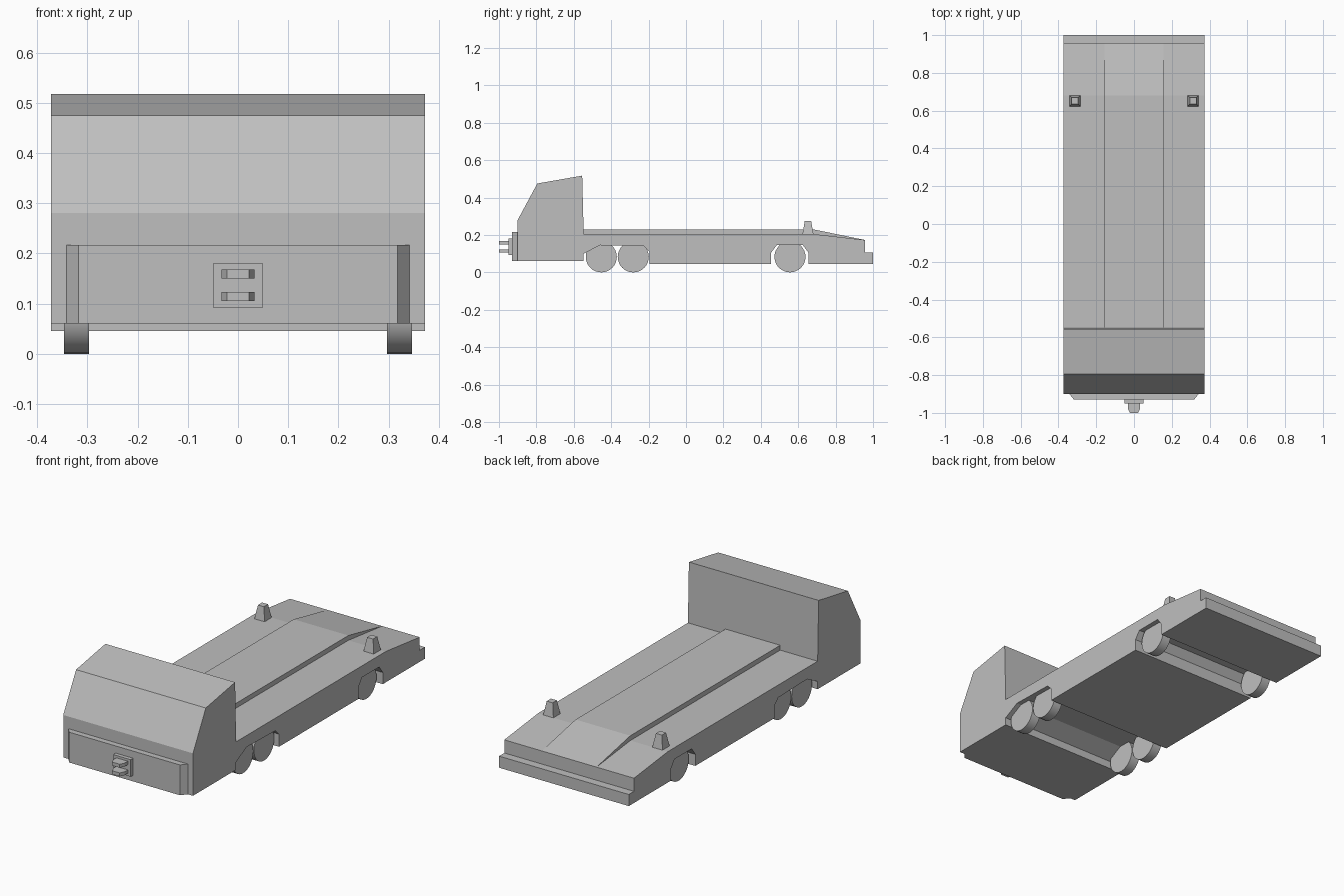
import bpy
import bmesh
from math import pi
from mathutils import Matrix, Vector

cube = bpy.data.objects.get("Cube")
if cube:
    bpy.data.objects.remove(cube, do_unlink=True)

grey = bpy.data.materials.new("light grey")
grey.use_nodes = True
colour = (0.52, 0.52, 0.52, 1)
grey.diffuse_color = colour
grey.node_tree.nodes["Principled BSDF"].inputs["Base Color"].default_value = colour


def finish(name, bm):
    """Turn a bmesh into a grey object."""
    bmesh.ops.recalc_face_normals(bm, faces=bm.faces)
    mesh = bpy.data.meshes.new(name)
    bm.to_mesh(mesh)
    bm.free()
    mesh.materials.append(grey)
    obj = bpy.data.objects.new(name, mesh)
    bpy.context.collection.objects.link(obj)
    return obj


def extrude(name, points, direction):
    """Prism from a closed outline swept along a direction."""
    bm = bmesh.new()
    face = bm.faces.new([bm.verts.new(p) for p in points])
    result = bmesh.ops.extrude_face_region(bm, geom=[face], use_keep_orig=True)
    verts = [g for g in result["geom"] if isinstance(g, bmesh.types.BMVert)]
    bmesh.ops.translate(bm, verts=verts, vec=direction)
    return finish(name, bm)


def side_prism(name, outline, half):
    return extrude(name, [(-half, y, z) for y, z in outline], Vector((2 * half, 0, 0)))


def flat_prism(name, outline, bottom, top):
    return extrude(name, [(x, y, bottom) for x, y in outline], Vector((0, 0, top - bottom)))


# Body with cab, deck, sloping tail and wheel channels
side_prism("body", [
    (-0.9, 0.06), (-0.9, 0.28), (-0.795, 0.475), (-0.555, 0.517),
    (-0.547, 0.205), (0.68, 0.205), (0.957, 0.173), (0.957, 0.105),
    (1, 0.105), (1, 0.045),
    (0.655, 0.045), (0.655, 0.105), (0.625, 0.145),
    (0.485, 0.145), (0.455, 0.105), (0.455, 0.045),
    (-0.195, 0.045), (-0.195, 0.11), (-0.225, 0.14),
    (-0.46, 0.145), (-0.547, 0.1), (-0.547, 0.06)], 0.372)

# Raised strip along the deck, running out at the tail
side_prism("deck_strip", [
    (-0.549, 0.19), (-0.549, 0.23), (0.68, 0.23), (0.957, 0.173), (0.68, 0.19)], 0.157)

# Front bumper with angled ends
flat_prism("bumper", [
    (-0.342, -0.9), (-0.318, -0.93), (0.318, -0.93), (0.342, -0.9)], 0.06, 0.217)

# Tow hitch: plate and two tapered prongs
flat_prism("hitch_plate", [
    (-0.05, -0.929), (-0.05, -0.95), (0.05, -0.95), (0.05, -0.929)], 0.092, 0.18)
for name, z in (("lower", 0.105), ("upper", 0.15)):
    flat_prism(name + "_hitch_prong", [
        (-0.033, -0.949), (-0.033, -0.975), (-0.022, -1),
        (0.022, -1), (0.033, -0.975), (0.033, -0.949)], z, z + 0.018)

for side, sign in (("left", 1), ("right", -1)):
    # Wheels
    for place, y in (("front", -0.453), ("middle", -0.282), ("rear", 0.556)):
        bm = bmesh.new()
        bmesh.ops.create_cone(
            bm, cap_ends=True, segments=32, radius1=0.083, radius2=0.083, depth=0.05,
            matrix=Matrix.Translation((sign * 0.322, y, 0.083)) @ Matrix.Rotation(pi / 2, 4, "Y"))
        wheel = finish(f"{place}_{side}_wheel", bm)
        bpy.ops.object.select_all(action="DESELECT")
        wheel.select_set(True)
        bpy.context.view_layer.objects.active = wheel
        bpy.ops.object.shade_smooth_by_angle()

    # Tapered corner posts
    bm = bmesh.new()
    bmesh.ops.create_cube(bm, size=1)
    for v in bm.verts:
        half = 0.017 if v.co.z > 0 else 0.03
        v.co = (sign * 0.313 + 2 * half * v.co.x, 0.652 + 2 * half * v.co.y,
                0.275 if v.co.z > 0 else 0.2)
    finish(f"{side}_post", bm)
